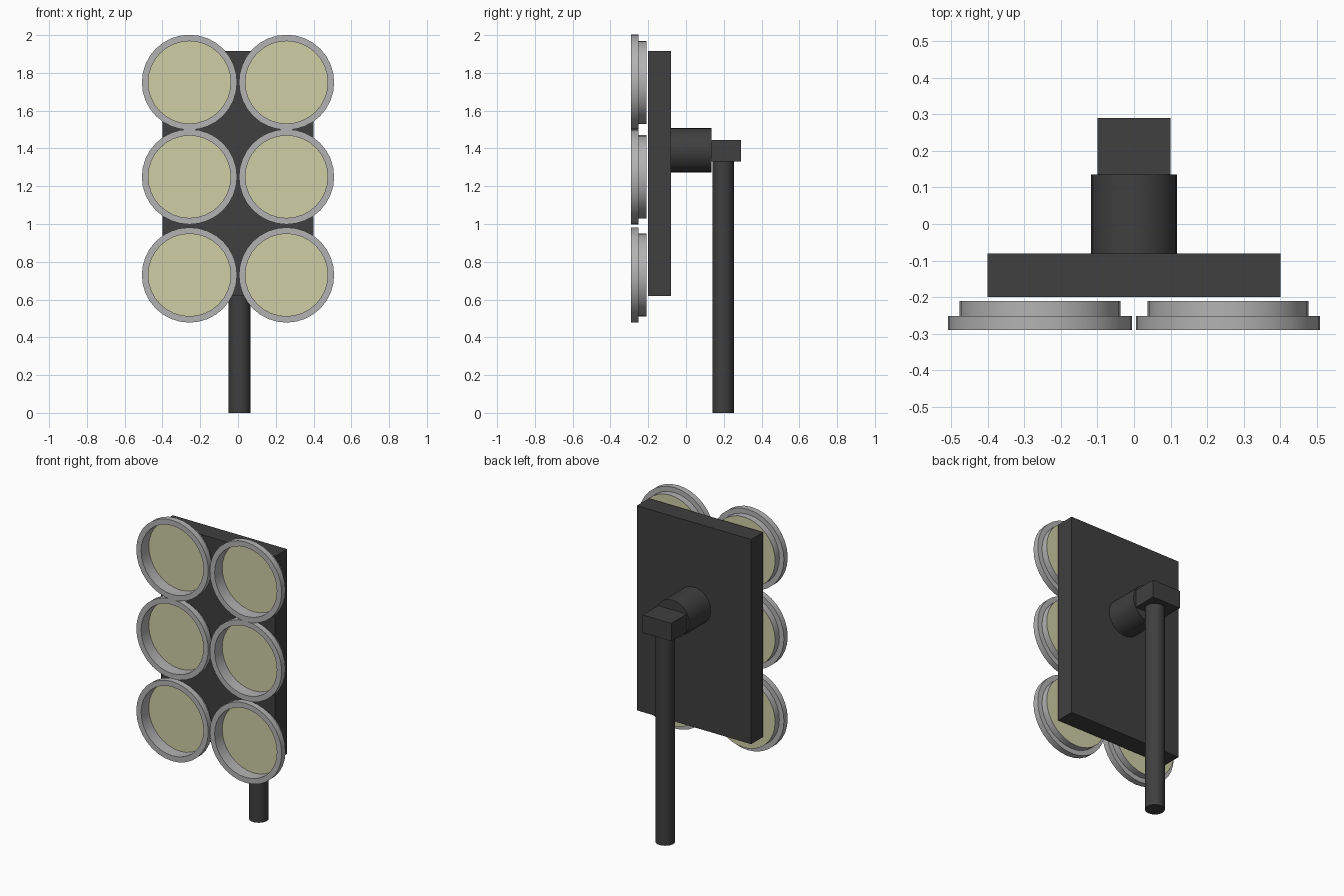
import bpy, bmesh, math
from mathutils import Matrix

if "Cube" in bpy.data.objects:
    bpy.data.objects.remove(bpy.data.objects["Cube"])


def material(name, rgb):
    m = bpy.data.materials.new(name)
    m.diffuse_color = (*rgb, 1)
    m.use_nodes = True
    m.node_tree.nodes["Principled BSDF"].inputs["Base Color"].default_value = m.diffuse_color
    return m


DARK = material("dark_metal", (0.05, 0.05, 0.05))
STEEL = material("light_metal", (0.45, 0.45, 0.45))
LENS = material("pale_yellow_glass", (0.62, 0.62, 0.38))


def finish(bm, name, mat, smooth=False):
    bmesh.ops.recalc_face_normals(bm, faces=bm.faces)
    me = bpy.data.meshes.new(name)
    bm.to_mesh(me)
    bm.free()
    me.materials.append(mat)
    ob = bpy.data.objects.new(name, me)
    bpy.context.collection.objects.link(ob)
    if smooth:
        bpy.ops.object.select_all(action='DESELECT')
        bpy.context.view_layer.objects.active = ob
        ob.select_set(True)
        bpy.ops.object.shade_smooth_by_angle(angle=math.radians(35))
    return ob


def box(name, lo, hi, mat):
    bm = bmesh.new()
    size = [b - a for a, b in zip(lo, hi)]
    mid = [(a + b) / 2 for a, b in zip(lo, hi)]
    bmesh.ops.create_cube(bm, size=1, matrix=Matrix.Translation(mid) @ Matrix.Diagonal((*size, 1)))
    return finish(bm, name, mat)


def cylinder(name, centre, radius, length, mat, along_y=False):
    bm = bmesh.new()
    rot = Matrix.Rotation(math.pi / 2, 4, 'X') if along_y else Matrix.Identity(4)
    bmesh.ops.create_cone(bm, cap_ends=True, segments=32, radius1=radius, radius2=radius,
                          depth=length, matrix=Matrix.Translation(centre) @ rot)
    return finish(bm, name, mat, True)


def ring(name, x, z, profile, mat, n=32):
    """Closed (radius, y) profile turned around a y axis through (x, z)."""
    bm = bmesh.new()
    loops = []
    for i in range(n):
        a = 2 * math.pi * i / n
        loops.append([bm.verts.new((x + r * math.cos(a), y, z + r * math.sin(a))) for r, y in profile])
    k = len(profile)
    for i in range(n):
        p, q = loops[i], loops[(i + 1) % n]
        for j in range(k):
            bm.faces.new((p[j], p[(j + 1) % k], q[(j + 1) % k], q[j]))
    return finish(bm, name, mat, True)


# Back panel
box("panel", (-0.4, -0.2, 0.62), (0.4, -0.08, 1.915), DARK)

# Mount behind the panel, bracket and pole
cylinder("mount", (0, 0.0275, 1.39), 0.117, 0.215, DARK, along_y=True)
box("bracket", (-0.1, 0.13, 1.332), (0.1, 0.29, 1.445), DARK)
cylinder("pole", (0.008, 0.196, 0.667), 0.057, 1.334, DARK)

# Six lamps: stepped housing with a recessed lens at the back
HOUSING = [(0.252, -0.29), (0.252, -0.252), (0.22, -0.252),
           (0.22, -0.21), (0.218, -0.21), (0.218, -0.29)]
for row, z in enumerate((1.75, 1.25, 0.73), 1):
    for side, x in (("left", -0.257), ("right", 0.257)):
        ring(f"lamp_housing_{side}_{row}", x, z, HOUSING, STEEL)
        cylinder(f"lamp_lens_{side}_{row}", (x, -0.212, z), 0.2185, 0.003, LENS, along_y=True)
